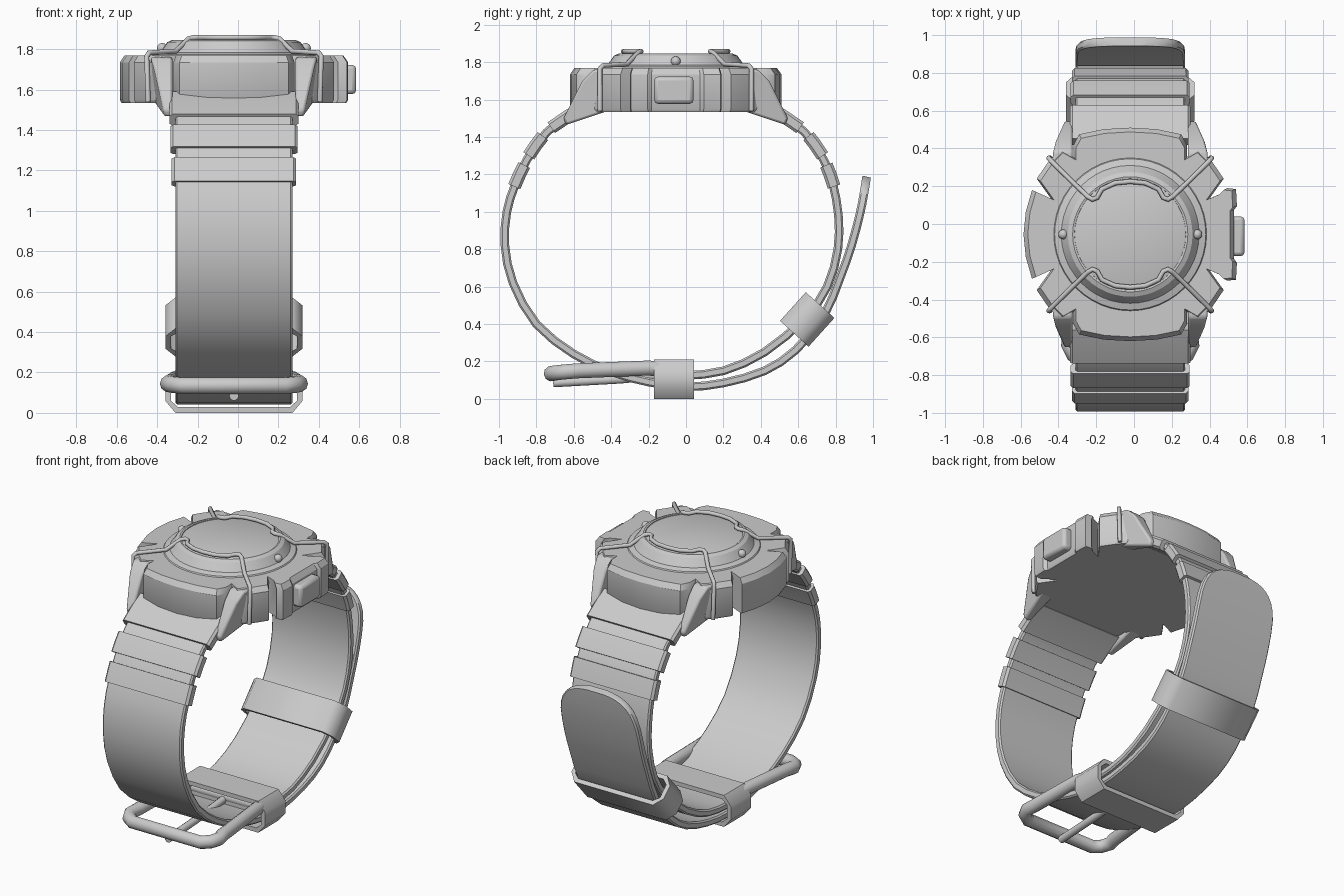
import bpy, bmesh, math
from mathutils import Vector

if "Cube" in bpy.data.objects:
    bpy.data.objects.remove(bpy.data.objects["Cube"])

CX, CY = -0.02, -0.055          # centre of the watch case


def finish(ob, angle=35, bevel=0.0):
    bpy.ops.object.select_all(action='DESELECT')
    ob.select_set(True)
    bpy.context.view_layer.objects.active = ob
    if ob.type == 'CURVE':
        bpy.ops.object.convert(target='MESH')
        ob = bpy.context.object
    bm = bmesh.new()
    bm.from_mesh(ob.data)
    bmesh.ops.recalc_face_normals(bm, faces=bm.faces)
    bm.to_mesh(ob.data)
    bm.free()
    if bevel:
        m = ob.modifiers.new("Bevel", 'BEVEL')
        m.width, m.segments, m.limit_method = bevel, 2, 'ANGLE'
    bpy.ops.object.shade_smooth_by_angle(angle=math.radians(angle))
    return ob


def skin(name, rings, caps=True, closed=False, angle=35, bevel=0.0):
    """Bridge a list of equal-sized point rings into one mesh."""
    n = len(rings[0])
    verts = [tuple(p) for r in rings for p in r]
    faces = []
    for i in range(len(rings) if closed else len(rings) - 1):
        a, b = i * n, ((i + 1) % len(rings)) * n
        faces += [(a + j, a + (j + 1) % n, b + (j + 1) % n, b + j) for j in range(n)]
    if caps and not closed:
        faces += [tuple(range(n)), tuple(range(len(verts) - n, len(verts)))]
    me = bpy.data.meshes.new(name)
    me.from_pydata(verts, [], faces)
    ob = bpy.data.objects.new(name, me)
    bpy.context.collection.objects.link(ob)
    return finish(ob, angle, bevel)


def tube(name, pts, radius, res=3):
    cu = bpy.data.curves.new(name, 'CURVE')
    cu.dimensions, cu.bevel_depth, cu.bevel_resolution, cu.use_fill_caps = '3D', radius, res, True
    sp = cu.splines.new('POLY')
    sp.points.add(len(pts) - 1)
    for q, p in zip(sp.points, pts):
        q.co = (*p, 1)
    ob = bpy.data.objects.new(name, cu)
    bpy.context.collection.objects.link(ob)
    return finish(ob, 50)


def smooth_path(pts):
    """Catmull-Rom midpoints between path stations."""
    v = [Vector(p) for p in pts]
    out = []
    for i in range(len(v) - 1):
        a, b, c, d = v[max(i - 1, 0)], v[i], v[i + 1], v[min(i + 2, len(v) - 1)]
        out += [b, (9 * (b + c) - a - d) / 16]
    return out + [v[-1]]


def strap(name, path, thick):
    """Band along (y, z, half width) stations."""
    rings = []
    for i, p in enumerate(path):
        t = path[min(i + 1, len(path) - 1)] - path[max(i - 1, 0)]
        t = Vector((t.x, t.y)).normalized()
        n, w, h, c = Vector((-t.y, t.x)), p.z, thick / 2, thick * 0.2
        prof = [(-w, -h + c), (-w + c, -h), (w - c, -h), (w, -h + c),
                (w, h - c), (w - c, h), (-w + c, h), (-w, h - c)]
        rings.append([(CX + x, p.x + n.x * k, p.y + n.y * k) for x, k in prof])
    return skin(name, rings)


def loop(name, y, z, angle, half, height):
    """Strap keeper: hollow chamfered box around the band."""
    t = Vector((math.cos(angle), math.sin(angle)))
    n = Vector((-t.y, t.x))
    rings = []
    for s, inset in ((-half, 0.028), (-half, 0), (half, 0), (half, 0.028)):
        a, b, h, m = 0.29 - inset / 2, 0.34 - inset, height - inset, 0.045
        prof = [(-a, -h), (a, -h), (b, -m), (b, m), (a, h), (-a, h), (-b, m), (-b, -m)]
        rings.append([(CX + x, y + t.x * s + n.x * k, z + t.y * s + n.y * k) for x, k in prof])
    return skin(name, rings, closed=True, angle=50)


# Case body: notched outline, mirrored front to back
half = [(.55, 0), (.55, .13), (.565, .15), (.56, .24), (.515, .245), (.49, .22), (.42, .19),
        (.495, .295), (.43, .39), (.37, .45), (.30, .41), (.30, .475), (.27, .53), (.14, .557),
        (0, .565), (-.14, .557), (-.27, .53), (-.30, .475), (-.30, .41), (-.37, .45), (-.43, .39),
        (-.495, .295), (-.42, .19), (-.52, .235), (-.553, .12), (-.565, 0)]
outline = half + [(x, -y) for x, y in half[-2:0:-1]]
skin("case_body", [[(CX + x * s, CY + y * s, z) for x, y in outline]
                   for s, z in ((.985, 1.535), (1, 1.55), (1, 1.735), (.96, 1.768))], angle=30)


# Bezel and recessed glass, turned profiles
def turned(name, prof, n=48):
    return skin(name, [[(CX + r * math.cos(2 * math.pi * i / n), CY + r * math.sin(2 * math.pi * i / n), z)
                        for i in range(n)] for r, z in prof], angle=25)


turned("bezel", [(.41, 1.76), (.40, 1.775), (.365, 1.785), (.33, 1.835), (.305, 1.846),
                 (.295, 1.844), (.29, 1.80)])
turned("glass", [(.295, 1.79), (.295, 1.838), (.285, 1.842)])

# Bezel screws
for s in (-1, 1):
    bpy.ops.mesh.primitive_uv_sphere_add(segments=16, ring_count=8, radius=0.026,
                                         location=(CX + s * 0.355, CY, 1.805))
    bpy.context.object.name = "bezel_screw"
    finish(bpy.context.object)

# Side push button
bpy.ops.mesh.primitive_cube_add(size=1, location=(0.545, -0.065, 1.65))
button = bpy.context.object
button.name = "side_button"
button.scale = (0.08, 0.21, 0.145)
bpy.ops.object.transform_apply(location=False, rotation=False)
finish(button, bevel=0.02)

# Four lugs holding the straps
lug = [(.30, 1.765, .42), (.44, 1.76, .41), (.50, 1.70, .395), (.60, 1.50, .35),
       (.585, 1.465, .345), (.36, 1.54, .40)]
for sx in (-1, 1):
    for sy in (-1, 1):
        skin("lug", [[(CX + sx * 0.305, CY + sy * y, z) for y, z, w in lug],
                     [(CX + sx * w, CY + sy * y, z) for y, z, w in lug]], bevel=0.012)

# Two wire guards over the bezel
wire = [(.425, .405, 1.54), (.432, .405, 1.765), (.42, .39, 1.782), (.29, .262, 1.79),
        (.225, .20, 1.852), (.20, .185, 1.858), (.175, .195, 1.858), (.15, .24, 1.858),
        (.08, .272, 1.858), (0, .28, 1.858)]
wire += [(-x, y, z) for x, y, z in wire[-2::-1]]
for s in (-1, 1):
    tube("wire_guard", [(CX + x, CY + s * y, z) for x, y, z in wire], 0.013)

# Long strap: from the front lugs, under the wrist, up the back to a rounded tail
W = 0.29
front = [(-.52, 1.57, W), (-.62, 1.52, W), (-.745, 1.425, W), (-.85, 1.28, W), (-.915, 1.14, W),
         (-.958, 1.0, W), (-.968, .82, W), (-.925, .62, W), (-.8, .40, W), (-.6, .24, W),
         (-.4, .145, W), (-.2, .09, W), (0, .065, W), (.2, .085, W), (.42, .15, W), (.585, .26, W),
         (.735, .44, W), (.825, .65, W), (.885, .82, W), (.93, .99, .285), (.95, 1.09, .255),
         (.96, 1.15, .20), (.964, 1.178, .13), (.966, 1.188, .07)]
strap("long_strap", smooth_path(front), 0.046)

# Short strap: from the back lugs down to the buckle
back = [(.41, 1.57, W), (.51, 1.52, W), (.635, 1.425, W), (.735, 1.28, W), (.785, 1.15, W),
        (.815, .98, W), (.812, .8, W), (.755, .6, W), (.635, .43, W), (.42, .25, W),
        (.2, .15, W), (0, .125, W), (-.13, .125, W)]
strap("short_strap", smooth_path(back), 0.046)

# Raised ribs on both straps
ribs = [((.545, 1.56), (.625, 1.515), (.72, 1.45), .32), ((.765, 1.405), (.80, 1.36), (.84, 1.30), .315),
        ((.865, 1.25), (.89, 1.20), (.918, 1.135), .308)]
for *pts, w in ribs:
    strap("front_rib", [Vector((-y, z, w)) for y, z in pts], 0.07)
    strap("back_rib", [Vector((y - 0.11 - max(0, 1.3 - z) * 0.1, z, w)) for y, z in pts], 0.07)

# Strap keepers
loop("buckle_keeper", -0.065, 0.105, 0, 0.107, 0.105)
loop("free_keeper", 0.648, 0.425, math.radians(48), 0.103, 0.103)

# Buckle frame, hinge bar and tongue
arm = [(.27, -.10, .155), (.29, -.2, .165), (.315, -.58, .15), (.325, -.64, .145),
       (.30, -.69, .14), (.25, -.72, .135)]
arm += [(-x, y, z) for x, y, z in reversed(arm)]
tube("buckle_frame", [(CX + x, y, z) for x, y, z in arm], 0.042)
tube("buckle_bar", [(CX - .29, -.10, .14), (CX + .29, -.10, .14)], 0.035)
tube("buckle_tongue", [(CX, -.10, .13), (CX, -.35, .105), (CX, -.71, .085)], 0.024)
